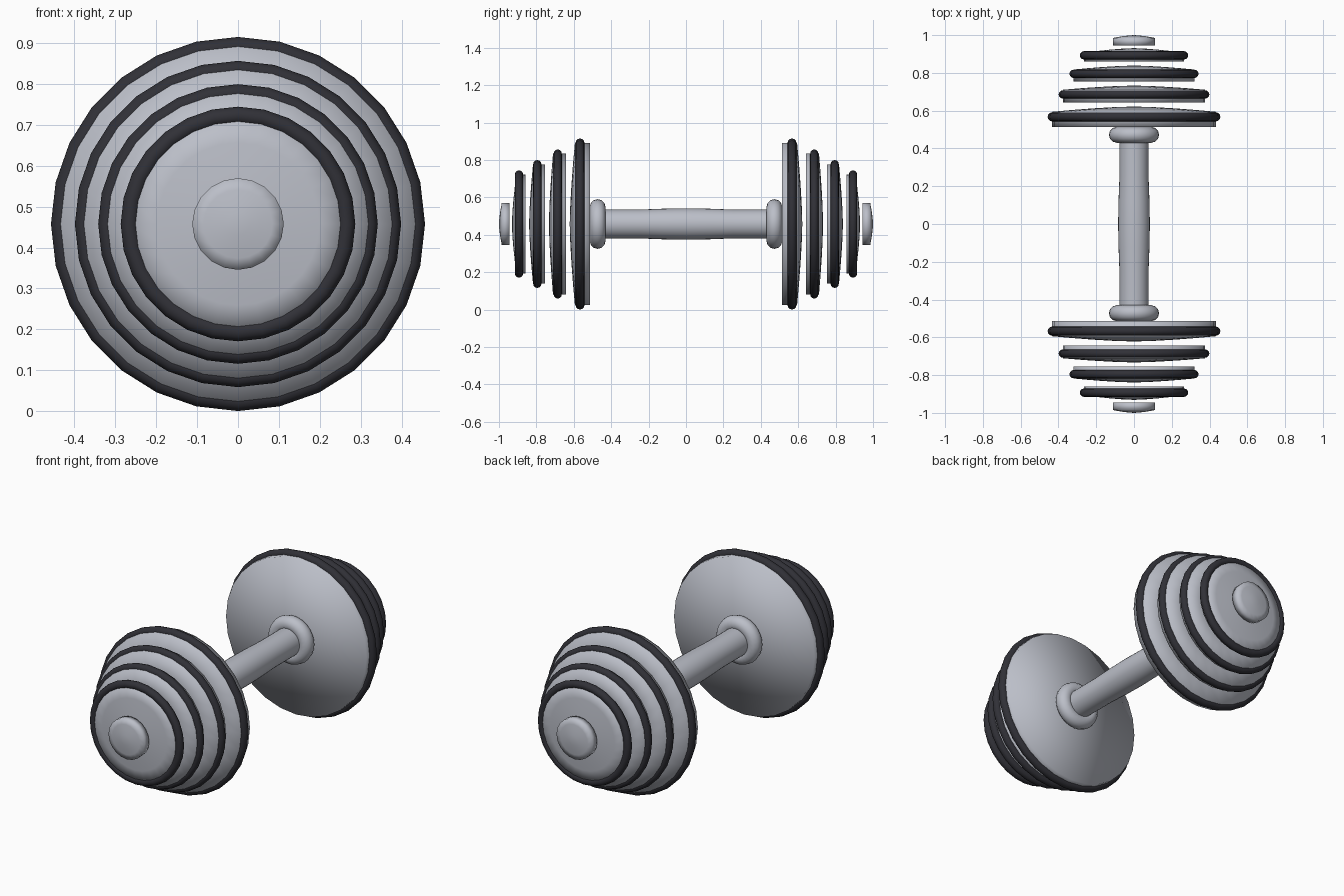
import bpy, bmesh, math

if "Cube" in bpy.data.objects:
    bpy.data.objects.remove(bpy.data.objects["Cube"])

CENTRE_Z = 0.4575
SIDES = 28


def material(name, rgb):
    m = bpy.data.materials.new(name)
    m.diffuse_color = (*rgb, 1)
    m.use_nodes = True
    m.node_tree.nodes["Principled BSDF"].inputs["Base Color"].default_value = m.diffuse_color
    return m


steel = material("light_steel", (0.50, 0.52, 0.58))
rubber = material("dark_rubber", (0.030, 0.030, 0.038))


def lathe(name, profile, mat, sides=SIDES, closed=False, sharp=180):
    """Spin (radius, y) points around the bar axis; radius 0 makes a pole."""
    bm = bmesh.new()
    rings = []
    for r, y in profile:
        if r == 0:
            rings.append([bm.verts.new((0, y, CENTRE_Z))] * sides)
        else:
            rings.append([bm.verts.new((r * math.cos(a), y, CENTRE_Z + r * math.sin(a)))
                          for a in (2 * math.pi * i / sides for i in range(sides))])
    pairs = list(zip(rings, rings[1:]))
    if closed:
        pairs.append((rings[-1], rings[0]))
    for a, b in pairs:
        for i in range(sides):
            j = (i + 1) % sides
            quad = list(dict.fromkeys((a[i], a[j], b[j], b[i])))
            bm.faces.new(quad)
    bmesh.ops.recalc_face_normals(bm, faces=bm.faces)
    mesh = bpy.data.meshes.new(name)
    bm.to_mesh(mesh)
    bm.free()
    mesh.materials.append(mat)
    obj = bpy.data.objects.new(name, mesh)
    bpy.context.collection.objects.link(obj)
    bpy.ops.object.select_all(action='DESELECT')
    obj.select_set(True)
    bpy.context.view_layer.objects.active = obj
    bpy.ops.object.shade_smooth_by_angle(angle=math.radians(sharp))
    return obj


def domed_disc(name, side, r, back, rim, apex, sides=SIDES):
    """Flat-backed disc with a shallow domed outer face."""
    dome = [(r * t, rim + (apex - rim) * (1 - t ** 1.5)) for t in (1, 0.75, 0.5, 0.25, 0)]
    pts = [(0, back), (r, back)] + dome
    lathe(name, [(a, side * y) for a, y in pts], steel, sides)


def ring(name, side, y, major, minor, mat, steps=12, sides=SIDES):
    pts = [(major + minor * math.cos(2 * math.pi * k / steps),
            side * (y + minor * math.sin(2 * math.pi * k / steps))) for k in range(steps)]
    lathe(name, pts, mat, sides, closed=True)


# Plates: disc radius, back, rim, apex, ring y, ring outer radius, ring thickness
PLATES = [
    (0.434, 0.514, 0.594, 0.622, 0.567, 0.4575, 0.024),
    (0.377, 0.642, 0.711, 0.733, 0.686, 0.399, 0.022),
    (0.319, 0.754, 0.818, 0.839, 0.795, 0.342, 0.022),
    (0.265, 0.859, 0.907, 0.931, 0.893, 0.287, 0.022),
]

for side, end in ((-1, "front"), (1, "back")):
    for n, (r, back, rim, apex, ry, outer, minor) in enumerate(PLATES, 1):
        domed_disc(f"{end}_plate_{n}", side, r, back, rim, apex)
        ring(f"{end}_plate_rim_{n}", side, ry, outer - minor, minor, rubber)
    # End cap and inner collar
    domed_disc(f"{end}_end_cap", side, 0.112, 0.945, 0.985, 1.0, 20)
    ring(f"{end}_collar", side, 0.472, 0.091, 0.042, steel)

# Handle with a slight swell in the middle
lathe("handle", [(0, -0.514), (0.077, -0.514), (0.077, -0.25), (0.082, -0.12), (0.084, 0),
                 (0.082, 0.12), (0.077, 0.25), (0.077, 0.514), (0, 0.514)],
      steel, sharp=40)
